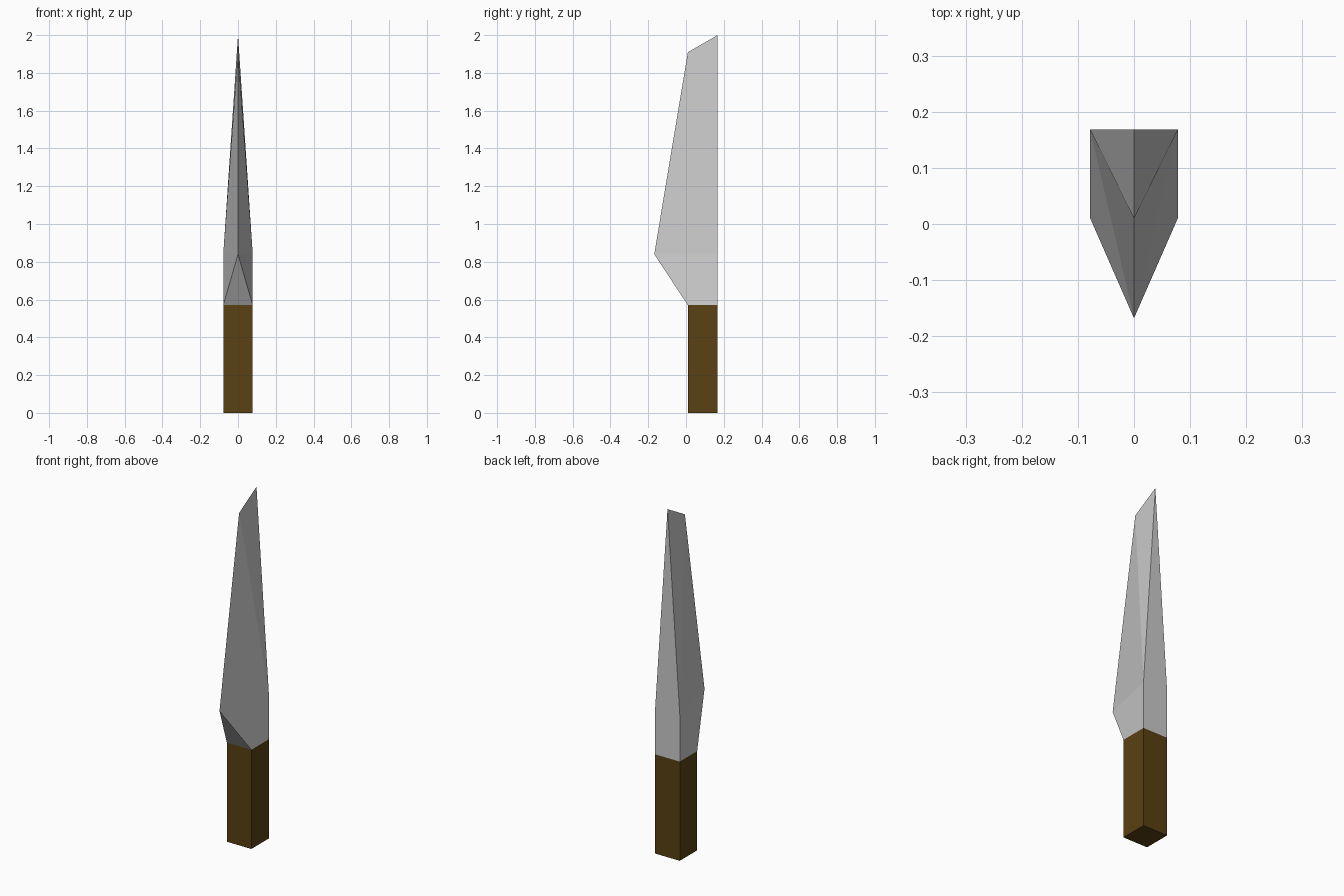
import bpy, bmesh

if "Cube" in bpy.data.objects:
    bpy.data.objects.remove(bpy.data.objects["Cube"])

W = 0.078                      # half width of handle and blade
FRONT, BACK = 0.01, 0.168      # front and back of the handle
NECK, HEEL = 0.57, 0.84        # handle top, widest blade level


def make_object(name, bm):
    bmesh.ops.recalc_face_normals(bm, faces=bm.faces[:])
    mesh = bpy.data.meshes.new(name)
    bm.to_mesh(mesh)
    bm.free()
    obj = bpy.data.objects.new(name, mesh)
    bpy.context.collection.objects.link(obj)
    return obj


# Handle: plain square bar
bm = bmesh.new()
bmesh.ops.create_cube(bm, size=1)
bmesh.ops.scale(bm, verts=bm.verts, vec=(2 * W, BACK - FRONT, NECK))
bmesh.ops.translate(bm, verts=bm.verts, vec=(0, (FRONT + BACK) / 2, NECK / 2))
handle = make_object("handle", bm)
wood = bpy.data.materials.new("brown_wood")
wood.diffuse_color = (0.1, 0.053, 0.006, 1)
wood.use_nodes = True
wood.node_tree.nodes["Principled BSDF"].inputs["Base Color"].default_value = wood.diffuse_color
handle.data.materials.append(wood)

# Blade: wedge with a flat spine, narrowing to a slanted ridge at the tip
bm = bmesh.new()
edge = bm.verts.new((0, -0.168, HEEL))
tip_front = bm.verts.new((0, FRONT, 1.91))
tip_back = bm.verts.new((0, BACK, 2.0))
sides = []
for s in (-1, 1):
    neck_front = bm.verts.new((s * W, FRONT, NECK))
    neck_back = bm.verts.new((s * W, BACK, NECK))
    spine = bm.verts.new((s * W, BACK, HEEL))
    sides.append((neck_front, neck_back, spine))
    bm.faces.new((neck_front, neck_back, spine, edge))
    bm.faces.new((spine, tip_front, edge))
    bm.faces.new((spine, tip_back, tip_front))
(lf, lb, ls), (rf, rb, rs) = sides
bm.faces.new((lf, rf, edge))                 # heel
bm.faces.new((lb, rb, rs, ls))               # lower spine
bm.faces.new((ls, rs, tip_back))             # upper spine
make_object("blade", bm)
